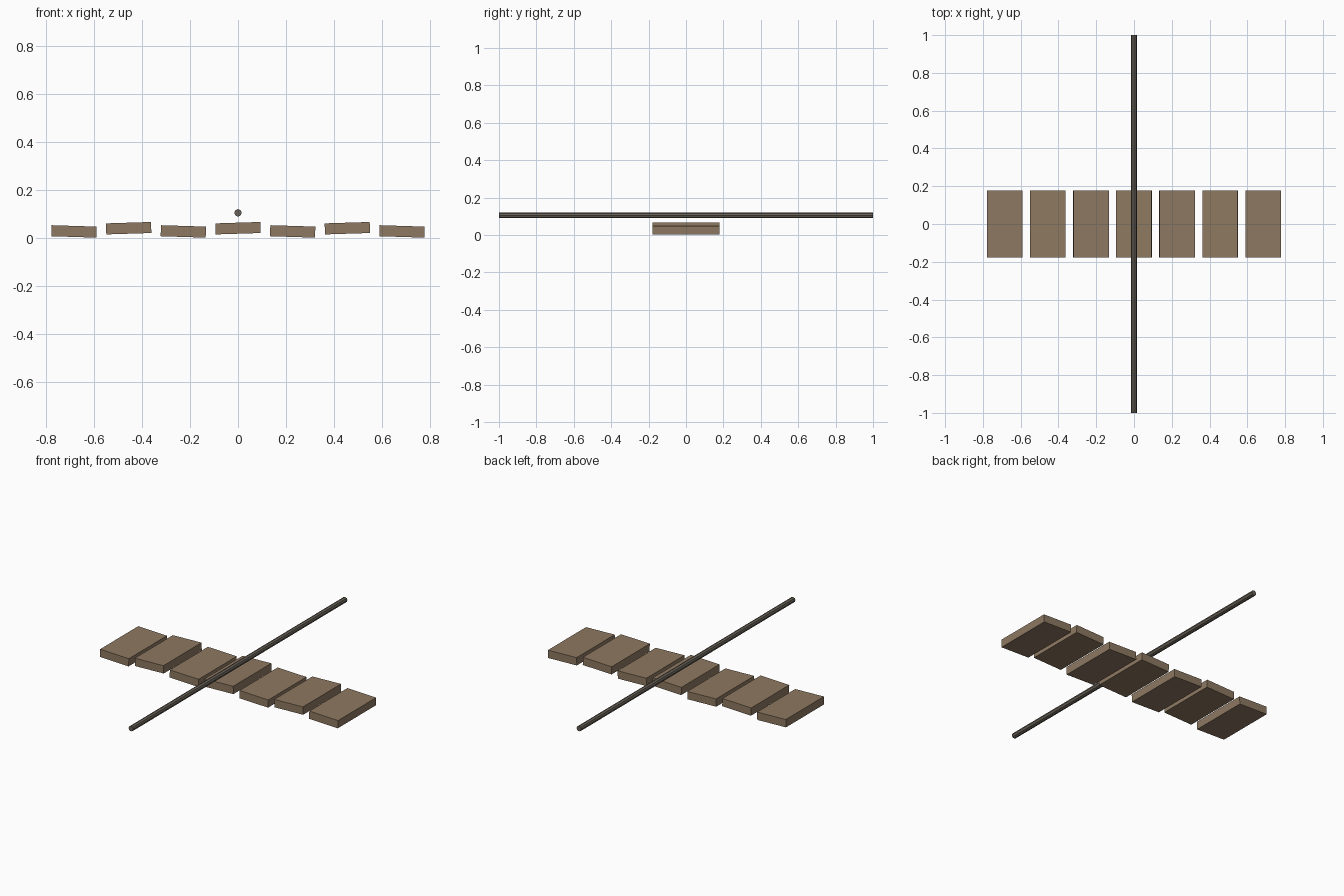
import bpy, math

if "Cube" in bpy.data.objects:
    bpy.data.objects.remove(bpy.data.objects["Cube"])

def material(name, rgb):
    m = bpy.data.materials.new(name)
    m.diffuse_color = (*rgb, 1)
    m.use_nodes = True
    m.node_tree.nodes["Principled BSDF"].inputs["Base Color"].default_value = m.diffuse_color
    return m

wood = material("wood", (0.27, 0.19, 0.12))
dark = material("dark_rod", (0.14, 0.12, 0.095))

# Row of planks, alternately low and raised with opposite tilt
for i in range(7):
    raised = i % 2
    bpy.ops.mesh.primitive_cube_add(
        size=1,
        location=((i - 3) * 0.228, 0, 0.041 if raised else 0.0275),
        rotation=(0, math.radians(-1.8 if raised else 1.8), 0))
    plank = bpy.context.object
    plank.name = f"plank_{i + 1}"
    plank.scale = (0.188, 0.356, 0.046)
    plank.data.materials.append(wood)

# Long thin rod running front to back above the planks
bpy.ops.mesh.primitive_cylinder_add(
    vertices=8, radius=0.0155, depth=2, location=(0, 0, 0.105),
    rotation=(math.pi / 2, 0, 0))
rod = bpy.context.object
rod.name = "rod"
rod.data.materials.append(dark)
